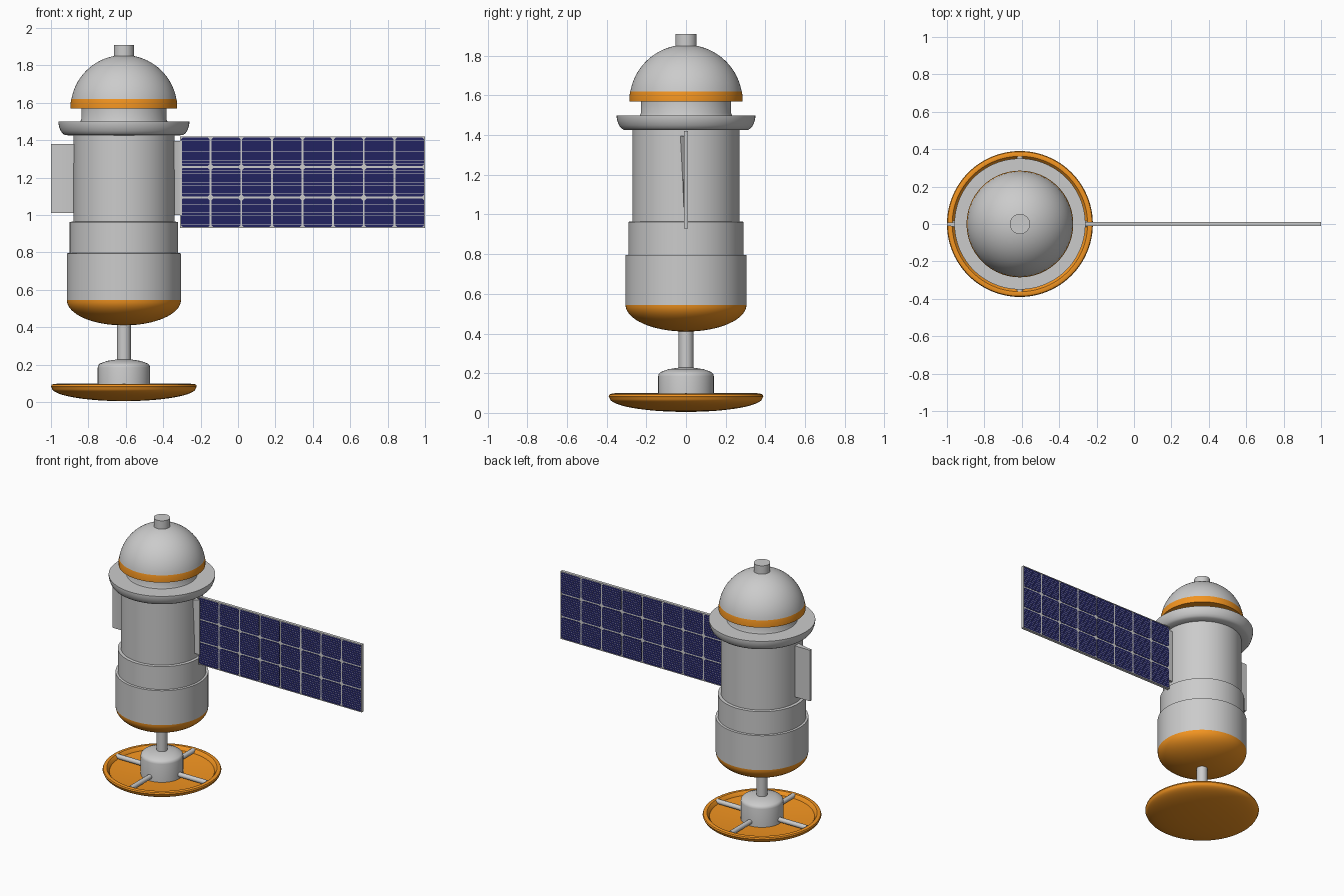
import bpy, bmesh
from math import sin, cos, pi, radians

if "Cube" in bpy.data.objects:
    bpy.data.objects.remove(bpy.data.objects["Cube"])

CX = -0.61  # axis of the body


def material(name, rgb):
    m = bpy.data.materials.new(name)
    m.diffuse_color = (*rgb, 1)
    m.use_nodes = True
    m.node_tree.nodes["Principled BSDF"].inputs["Base Color"].default_value = m.diffuse_color
    return m


ORANGE = material("orange_paint", (0.9, 0.3, 0.015))
NAVY = material("solar_navy", (0.016, 0.017, 0.12))


def finish(name, bm, mat=None, smooth=True):
    bmesh.ops.remove_doubles(bm, verts=bm.verts, dist=1e-5)
    bmesh.ops.recalc_face_normals(bm, faces=bm.faces)
    me = bpy.data.meshes.new(name)
    bm.to_mesh(me)
    bm.free()
    ob = bpy.data.objects.new(name, me)
    bpy.context.collection.objects.link(ob)
    if mat:
        me.materials.append(mat)
    if smooth:
        bpy.ops.object.select_all(action='DESELECT')
        ob.select_set(True)
        bpy.context.view_layer.objects.active = ob
        bpy.ops.object.shade_smooth_by_angle(angle=radians(35))
    return ob


def lathe(name, profile, mat=None, steps=96):
    """Spin an (r, z) profile around the body axis."""
    bm = bmesh.new()
    vs = [bm.verts.new((CX + r, 0, z)) for r, z in profile]
    es = [bm.edges.new(p) for p in zip(vs, vs[1:])]
    bmesh.ops.spin(bm, geom=vs + es, cent=(CX, 0, 0), axis=(0, 0, 1),
                   angle=2 * pi, steps=steps)
    return finish(name, bm, mat)


def add_box(bm, x0, x1, y0, y1, z0, z1):
    r = bmesh.ops.create_cube(bm, size=1)
    for v in r["verts"]:
        v.co = (x0 + (v.co.x + .5) * (x1 - x0), y0 + (v.co.y + .5) * (y1 - y0),
                z0 + (v.co.z + .5) * (z1 - z0))


def arc(r, h, z, a0, a1, n=16):
    """Points of an elliptical arc, angles in degrees."""
    ts = [radians(a0 + (a1 - a0) * i / n) for i in range(n + 1)]
    return [(max(r * cos(t), 0), z + h * sin(t)) for t in ts]


# Antenna dish with raised rim
lathe("dish", arc(0.385, 0.07, 0.075, -90, 0) +
      [(0.39, 0.083), (0.386, 0.093), (0.375, 0.097), (0.362, 0.095),
       (0.352, 0.085), (0.345, 0.07), (0.2, 0.055), (0, 0.05)], ORANGE)

# Dish hub and mast
lathe("dish_hub", [(0, 0.052), (0.14, 0.052), (0.14, 0.185), (0.137, 0.197),
                   (0.128, 0.206), (0.09, 0.22), (0.037, 0.228), (0, 0.228)])
lathe("dish_mast", [(0, 0.2), (0.037, 0.2), (0.037, 0.44), (0, 0.44)], steps=32)

# Four spokes from hub to rim
bm = bmesh.new()
for i in range(4):
    a = i * pi / 2
    ca, sa = cos(a), sin(a)
    ends = []
    for d in (0.12, 0.36):
        ends.append([bm.verts.new((CX + d * ca - w * sa, d * sa + w * ca, z))
                     for w, z in [(0.017 * cos(k * pi / 8), 0.083 + 0.017 * sin(k * pi / 8))
                                  for k in range(16)]])
    p, q = ends
    for k in range(16):
        bm.faces.new((p[k], p[k - 1], q[k - 1], q[k]))
    bm.faces.new(p)
    bm.faces.new(q)
finish("dish_spokes", bm)

# Body: rounded orange base and three stepped drums
lathe("body_base", arc(0.305, 0.135, 0.545, -90, 0), ORANGE)
lathe("body_drums", [(0.305, 0.545), (0.305, 0.795), (0.29, 0.797), (0.29, 0.963),
                     (0.27, 0.965), (0.27, 1.44)])

# Collar and neck
lathe("collar", [(0.26, 1.425), (0.315, 1.427), (0.328, 1.436), (0.338, 1.45),
                 (0.346, 1.47), (0.35, 1.49), (0.35, 1.5), (0.22, 1.5)])
lathe("neck", [(0.235, 1.495), (0.228, 1.51), (0.228, 1.575)])

# Head: orange band, dome and top cap
lathe("head_band", [(0, 1.57), (0.285, 1.57), (0.285, 1.6), (0.281, 1.62)], ORANGE)
lathe("head_dome", arc(0.285, 0.285, 1.57, 10, 90, 24))
lathe("top_cap", [(0.054, 1.83), (0.054, 1.91), (0, 1.91)], steps=48)

# Twisted brackets on both flanks, tilted at the body and upright outside
for name, xi, xo, z0, z1 in (("left_bracket", CX - 0.24, -1.0, 1.01, 1.38),
                             ("right_bracket", CX + 0.24, -0.30, 1.0, 1.395)):
    bm = bmesh.new()
    n = 8
    rings = []
    for i in range(n + 1):
        t = i / n
        x = xi + (xo - xi) * t
        top = -0.04 * (1 - t) ** 1.5
        rings.append([bm.verts.new(c) for c in (
            (x, -0.01, z0), (x, 0.008, z0), (x, 0.008, z1), (x, top - 0.01, z1))])
    for p, q in zip(rings, rings[1:]):
        for k in range(4):
            bm.faces.new((p[k], p[k - 1], q[k - 1], q[k]))
    bm.faces.new(rings[0])
    bm.faces.new(rings[-1])
    finish(name, bm)

# Solar panel: backing plate with an outer frame
X0, X1, Z0, Z1 = -0.31, 1.0, 0.93, 1.42
COLS, ROWS = 8, 3
bm = bmesh.new()
add_box(bm, X0, X1, -0.007, 0.007, Z0, Z1)
f = 0.005
for z in (Z0, Z1 - f):
    add_box(bm, X0, X1, -0.011, 0.011, z, z + f)
for x in (X0, X1 - f):
    add_box(bm, x, x + f, -0.011, 0.011, Z0 + f, Z1 - f)
finish("panel_frame", bm, smooth=False)

# Solar cells with clipped corners, and thin conductor lines on both sides
cells, lines = bmesh.new(), bmesh.new()
w, h, g, c = (X1 - X0) / COLS, (Z1 - Z0) / ROWS, 0.005, 0.01
for i in range(COLS):
    for j in range(ROWS):
        a, b = X0 + i * w + g, X0 + (i + 1) * w - g
        d, e = Z0 + j * h + g, Z0 + (j + 1) * h - g
        outline = [(a + c, d), (b - c, d), (b, d + c), (b, e - c),
                   (b - c, e), (a + c, e), (a, e - c), (a, d + c)]
        p, q = [[cells.verts.new((x, y, z)) for x, z in outline] for y in (-0.009, 0.009)]
        for k in range(8):
            cells.faces.new((p[k], p[k - 1], q[k - 1], q[k]))
        cells.faces.new(p)
        cells.faces.new(q)
        for k in range(1, 10):
            z = d + (e - d) * k / 10
            add_box(lines, a, b, -0.0095, 0.0095, z - 0.0006, z + 0.0006)
finish("solar_cells", cells, NAVY, smooth=False)
finish("cell_conductors", lines, smooth=False)
